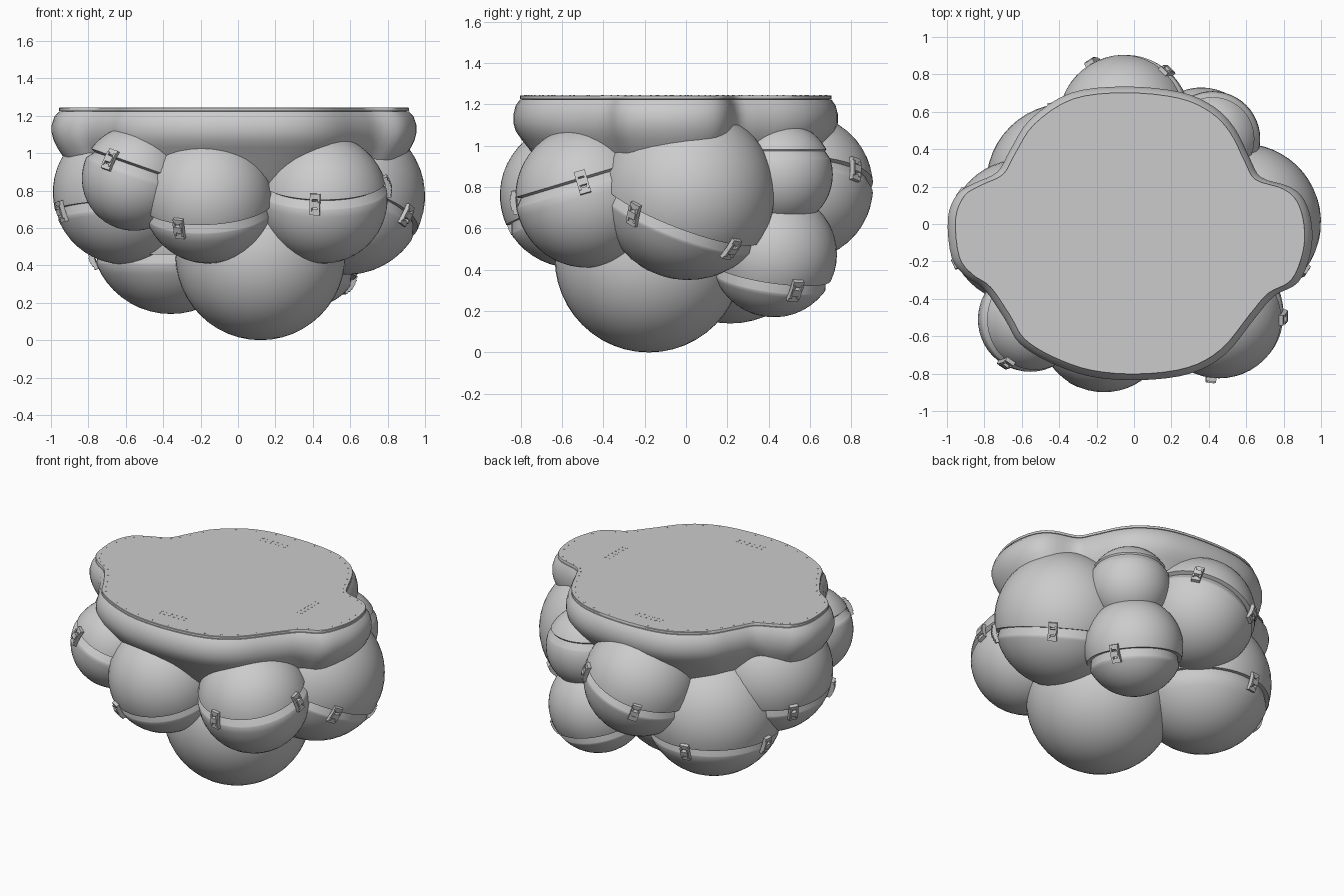
import bpy, bmesh
from math import asin, cos, sin, pi, radians, sqrt
from mathutils import Vector, Matrix

cube = bpy.data.objects.get("Cube")
if cube:
    bpy.data.objects.remove(cube)

grey = bpy.data.materials.new("plain grey")
grey.use_nodes = True
COLOUR = (0.6, 0.6, 0.6, 1)
grey.diffuse_color = COLOUR
grey.node_tree.nodes["Principled BSDF"].inputs["Base Color"].default_value = COLOUR


def finish(bm, name, smooth=True):
    bmesh.ops.recalc_face_normals(bm, faces=bm.faces)
    mesh = bpy.data.meshes.new(name)
    bm.to_mesh(mesh)
    bm.free()
    mesh.materials.append(grey)
    ob = bpy.data.objects.new(name, mesh)
    bpy.context.collection.objects.link(ob)
    if smooth:
        bpy.ops.object.select_all(action='DESELECT')
        ob.select_set(True)
        bpy.context.view_layer.objects.active = ob
        bpy.ops.object.shade_smooth_by_angle(angle=radians(38))


def box(bm, frame, offset, size):
    m = frame @ Matrix.Translation(offset) @ Matrix.Diagonal((*size, 1))
    bmesh.ops.create_cube(bm, size=1, matrix=m)


# Ball with an optional stepped seam cut around a tilted circle
def ball(name, centre, r, normal=None, h=0, depth=0.026):
    phis = [(-pi / 2 + pi * i / 24, r) for i in range(25)]
    n = Vector(normal or (0, 0, 1)).normalized()
    if normal:
        p, w = asin(h / r), 0.025 / r
        phis = [q for q in phis if abs(q[0] - p) > w * 1.6]
        phis += [(p - w * 1.2, r), (p - w, r - depth * 0.1),
                 (p + w * 0.8, r - depth), (p + w, r), (p + w * 1.2, r)]
        phis.sort()
    bm = bmesh.new()
    verts = [bm.verts.new((s * cos(a), 0, s * sin(a))) for a, s in phis]
    edges = [bm.edges.new(pair) for pair in zip(verts, verts[1:])]
    bmesh.ops.spin(bm, geom=verts + edges, cent=(0, 0, 0), axis=(0, 0, 1),
                   angle=2 * pi, steps=48)
    bmesh.ops.remove_doubles(bm, verts=bm.verts, dist=0.0005)
    turn = Vector((0, 0, 1)).rotation_difference(n).to_matrix().to_4x4()
    bm.transform(Matrix.Translation(centre) @ turn)
    finish(bm, name)


# Hat-shaped clip straddling the seam at a compass angle
def clip(name, centre, r, normal, h, angle):
    c, n = Vector(centre), Vector(normal).normalized()
    d = Vector((cos(radians(angle)), sin(radians(angle)), 0))
    d = (d - n * d.dot(n)).normalized()
    pos = c + n * h + d * sqrt(r * r - h * h)
    out = (pos - c).normalized()
    side = n.cross(out).normalized()
    up = out.cross(side)
    frame = Matrix((side, up, out)).transposed().to_4x4()
    frame.translation = pos
    bm = bmesh.new()
    for s in (-1, 1):
        box(bm, frame, (0, s * 0.042, 0.004), (0.055, 0.03, 0.024))
        box(bm, frame, (s * 0.021, 0, 0.01), (0.013, 0.075, 0.026))
    box(bm, frame, (0, 0, 0.014), (0.045, 0.034, 0.028))
    finish(bm, name, False)


# name, centre, radius, seam normal, seam offset, clip angles
BALLS = [
    ("front_left_ball", (0.455, -0.48, 0.755), 0.345, (0, -0.3, 1), 0.07, (-97, 0)),
    ("front_ball", (-0.16, -0.55, 0.76), 0.35, (-0.05, -0.35, 1), -0.055, (-116,)),
    ("front_right_ball", (-0.555, -0.51, 0.865), 0.28, (0.35, 0, 1), 0.05, (-125,)),
    ("left_ball", (0.58, 0.01, 0.77), 0.42, (0.22, 0.39, 1), -0.12, (-33, 45)),
    ("back_left_low_ball", (0.36, 0.425, 0.475), 0.305, (0.2, 0.15, 1), -0.11, (26,)),
    ("back_left_high_ball", (0.42, 0.455, 0.86), 0.255, (0, 0, 1), 0.1, ()),
    ("back_ball", (-0.05, 0.55, 0.8), 0.355, (-0.38, 0, 1), 0, (46, 122)),
    ("right_ball", (-0.605, -0.04, 0.79), 0.385, (-0.05, 0.1, 1), -0.1, (146, -155)),
    ("back_right_low_ball", (-0.36, 0.215, 0.57), 0.43, (0, 0, 1), -0.135, (100, 175)),
    ("bottom_ball", (0.12, -0.18, 0.455), 0.455, None, 0, ()),
]
for name, c, r, n, h, angles in BALLS:
    ball(name, c, r, n, h, 0.026 if angles else 0.01)
    for i, a in enumerate(angles):
        clip(f"{name}_clip_{i + 1}", c, r, n, h, a)

# Lobed outline shared by the upper body and the deck
OUTLINE = [(-.995, .03), (-.975, -.18), (-.9, -.28), (-.8, -.35), (-.69, -.51),
           (-.61, -.64), (-.45, -.74), (-.235, -.815), (.03, -.835), (.3, -.8),
           (.49, -.695), (.65, -.5), (.75, -.385), (.88, -.31), (.945, -.15),
           (.95, 0), (.91, .13), (.83, .2), (.68, .25), (.62, .35), (.54, .51),
           (.43, .625), (.25, .705), (-.05, .735), (-.34, .7), (-.555, .56),
           (-.66, .4), (-.73, .28), (-.85, .22), (-.945, .16)]


def smooth_loop(points, steps=4):
    pts, res = [Vector(p) for p in points], []
    for i in range(len(pts)):
        a, b, c, d = (pts[(i + k) % len(pts)] for k in (-1, 0, 1, 2))
        for s in range(steps):
            t = s / steps
            res.append(0.5 * (2 * b + (c - a) * t + (2 * a - 5 * b + 4 * c - d) * t ** 2
                              + (3 * b - a - 3 * c + d) * t ** 3))
    return res


LOOP = smooth_loop(OUTLINE)
MID = Vector((-0.025, -0.045))


# Stack of outline rings: x scale, y scale, height
def loft(name, profile):
    bm = bmesh.new()
    rings = []
    for sx, sy, z in profile:
        rings.append([bm.verts.new((MID.x + (p.x - MID.x) * sx,
                                    MID.y + (p.y - MID.y) * sy, z)) for p in LOOP])
    count = len(LOOP)
    for lo, hi in zip(rings, rings[1:]):
        for i in range(count):
            j = (i + 1) % count
            bm.faces.new((lo[i], lo[j], hi[j], hi[i]))
    bm.faces.new(rings[0])
    bm.faces.new(rings[-1])
    finish(bm, name)


loft("upper_body", [(.58, .58, .68), (.75, .74, .8), (.85, .82, .88), (.93, .89, .97),
                    (.97, .95, 1.03), (.99, .985, 1.07), (1, 1, 1.11),
                    (1, 1, 1.15), (.985, .985, 1.195), (.96, .96, 1.222)])
loft("deck", [(.945, .945, 1.215), (.945, .945, 1.224), (.96, .96, 1.226),
              (.96, .96, 1.24), (.957, .957, 1.243)])

# Rivets around the deck rim and three double rows of studs
bm = bmesh.new()
top = Matrix.Translation((0, 0, 1.243))
for p in LOOP[::2]:
    q = MID + (p - MID) * 0.93
    box(bm, top, (q.x, q.y, 0), (0.008, 0.008, 0.003))
for cx, cy, along_x in ((-.13, .57, 1), (-.03, -.65, 1), (.58, -.08, 0)):
    for i in range(6):
        for row in (-0.015, 0.015):
            a = (i - 2.5) * 0.036
            dx, dy = (a, row) if along_x else (row, a)
            box(bm, top, (cx + dx, cy + dy, 0), (0.01, 0.01, 0.003))
finish(bm, "deck_rivets", False)
